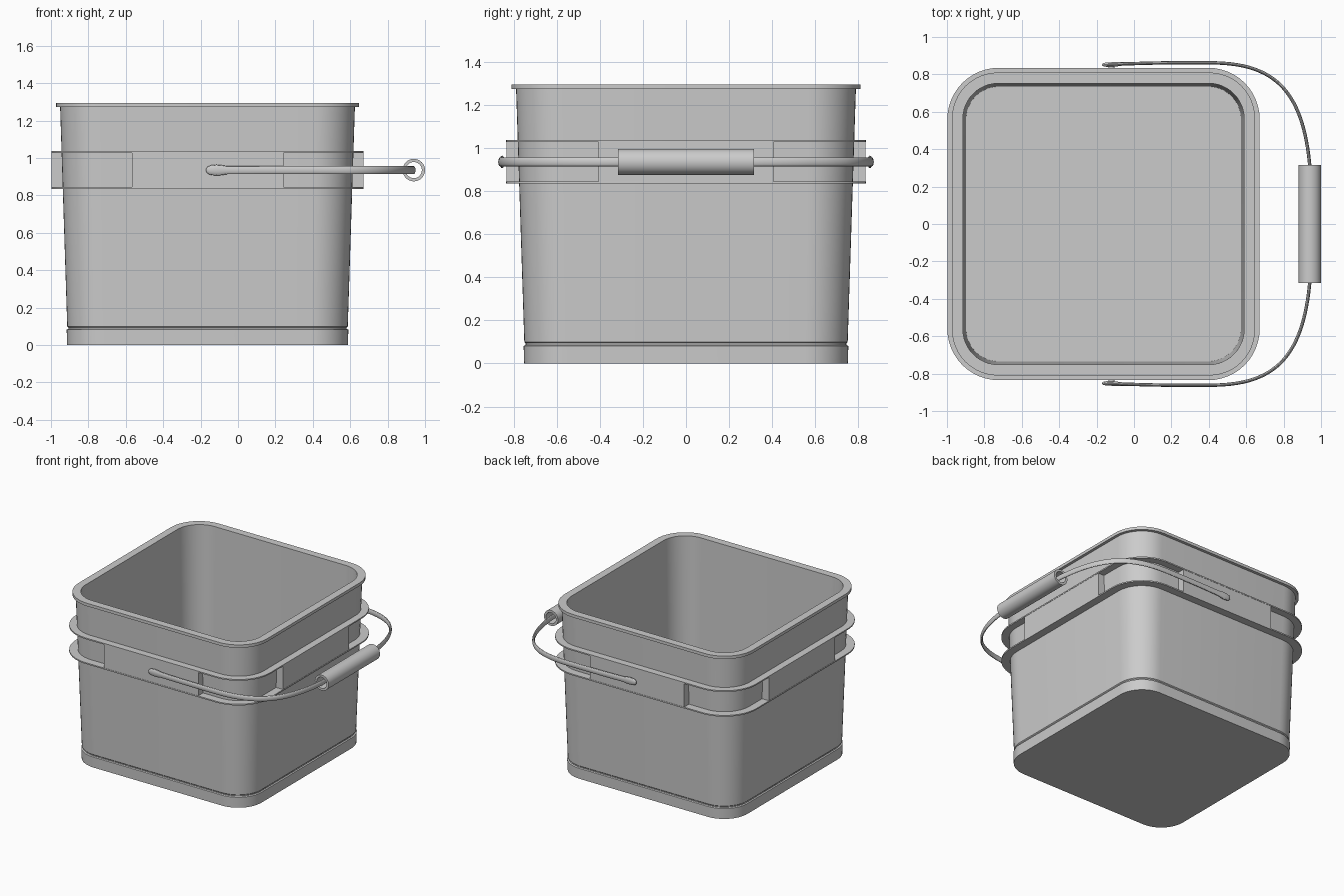
import bpy, bmesh, math
from mathutils import Vector

if "Cube" in bpy.data.objects:
    bpy.data.objects.remove(bpy.data.objects["Cube"])

CX = -0.163          # bucket centre in x (the handle sticks out to +x)
HZ = 0.935           # handle height

mat = bpy.data.materials.new("grey plastic")
mat.diffuse_color = (0.6, 0.6, 0.6, 1)
mat.use_nodes = True
mat.node_tree.nodes["Principled BSDF"].inputs["Base Color"].default_value = mat.diffuse_color


def finish(name, bm):
    bmesh.ops.recalc_face_normals(bm, faces=bm.faces)
    me = bpy.data.meshes.new(name)
    bm.to_mesh(me)
    bm.free()
    ob = bpy.data.objects.new(name, me)
    bpy.context.collection.objects.link(ob)
    me.materials.append(mat)
    bpy.ops.object.select_all(action='DESELECT')
    ob.select_set(True)
    bpy.context.view_layer.objects.active = ob
    bpy.ops.object.shade_smooth_by_angle(angle=math.radians(30))
    return ob


def bridge(bm, rings, loop=False, caps=False):
    pairs = list(zip(rings, rings[1:]))
    if loop:
        pairs.append((rings[-1], rings[0]))
    for a, b in pairs:
        n = len(a)
        for i in range(n):
            j = (i + 1) % n
            bm.faces.new((a[i], a[j], b[j], b[i]))
    if caps:
        bm.faces.new(rings[0][::-1])
        bm.faces.new(rings[-1])


def square_loft(name, profile, loop=False, caps=False, seg=12):
    """Stack rounded squares given as (z, half width, corner radius)."""
    bm = bmesh.new()
    rings = []
    for z, h, r in profile:
        ring = []
        for q, (sx, sy) in enumerate(((1, 1), (-1, 1), (-1, -1), (1, -1))):
            for k in range(seg + 1):
                a = math.pi / 2 * (q + k / seg)
                ring.append(bm.verts.new((CX + sx * (h - r) + r * math.cos(a),
                                          sy * (h - r) + r * math.sin(a), z)))
        rings.append(ring)
    bridge(bm, rings, loop, caps)
    return finish(name, bm)


# Bucket shell: base, groove, tapered wall, rim, inner wall and floor
square_loft("bucket", [
    (0, .751, .20), (.082, .753, .20), (.086, .744, .195), (.094, .744, .195),
    (.100, .750, .20), (1.272, .788, .225), (1.272, .810, .245),
    (1.295, .810, .245), (1.295, .752, .19), (.04, .735, .175)], caps=True)

# Two flanges around the bucket
for name, z in (("lower_flange", .835), ("upper_flange", 1.027)):
    square_loft(name, [(z, .765, .21), (z, .835, .275),
                       (z + .01, .835, .275), (z + .01, .765, .21)], loop=True)

# Raised panel between the flanges on each side
for i, name in enumerate(("right", "back", "left", "front")):
    bm = bmesh.new()
    bmesh.ops.create_cube(bm, size=1)
    a = i * math.pi / 2
    for v in bm.verts:
        x, y = .799 + v.co.x * .068, v.co.y * .81
        v.co = (CX + x * math.cos(a) - y * math.sin(a),
                x * math.sin(a) + y * math.cos(a), .936 + v.co.z * .185)
    finish(name + "_panel", bm)

# Handle strap: half path with (x, y, half thickness, half height), then mirrored
half = [(-.170, .852, .004, .008), (-.163, .852, .009, .018),
        (-.145, .852, .012, .026), (-.115, .853, .012, .029),
        (-.09, .854, .011, .027), (-.06, .856, .009, .022),
        (.12, .861, .009, .021), (.28, .862, .009, .021)]
P = [Vector(p) for p in ((.4, .862), (.72, .862), (.9, .75), (.94, .31))]
for k in range(25):
    t = k / 24
    s = 1 - t
    p = P[0]*s**3 + 3*P[1]*s*s*t + 3*P[2]*s*t*t + P[3]*t**3
    half.append((p.x, p.y, .009, .021))
path = half + [(x, -y, w, h) for x, y, w, h in reversed(half)]
bm = bmesh.new()
rings = []
for i, (x, y, w, h) in enumerate(path):
    a, b = path[max(i - 1, 0)], path[min(i + 1, len(path) - 1)]
    d = Vector((b[0] - a[0], b[1] - a[1])).normalized()
    rings.append([bm.verts.new((x - d.y * w * math.cos(u), y + d.x * w * math.cos(u),
                                HZ + h * math.sin(u)))
                  for u in (2 * math.pi * k / 16 for k in range(16))])
bridge(bm, rings, caps=True)
finish("handle_strap", bm)

# Pivot pins joining the strap to the panels
for name, s in (("front_pivot", -1), ("back_pivot", 1)):
    bm = bmesh.new()
    rings = [[bm.verts.new((-.12 + .016 * math.cos(u), s * y, HZ + .016 * math.sin(u)))
              for u in (2 * math.pi * k / 16 for k in range(16))] for y in (.82, .853)]
    bridge(bm, rings, caps=True)
    finish(name, bm)

# Tubular grip
bm = bmesh.new()
rings = [[bm.verts.new((.94 + r * math.cos(u), y, HZ + r * math.sin(u)))
          for u in (2 * math.pi * k / 32 for k in range(32))]
         for r, y in ((.06, -.315), (.06, .315), (.043, .315), (.043, -.315))]
bridge(bm, rings, loop=True)
finish("grip", bm)
